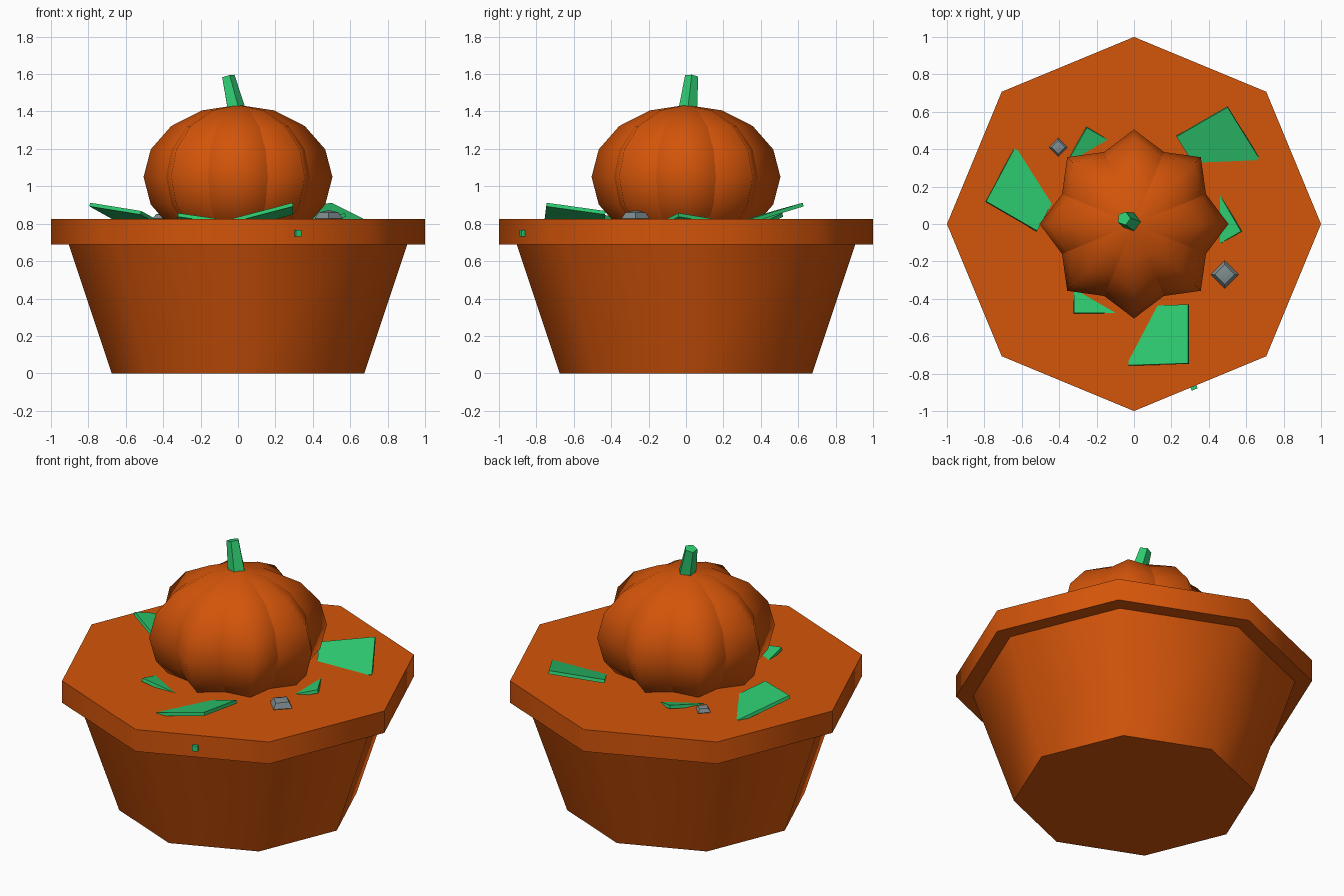
import bpy, bmesh, math
from mathutils import Vector, Matrix

if "Cube" in bpy.data.objects:
    bpy.data.objects.remove(bpy.data.objects["Cube"])


def material(name, rgb):
    m = bpy.data.materials.new(name)
    m.diffuse_color = (*rgb, 1)
    m.use_nodes = True
    m.node_tree.nodes["Principled BSDF"].inputs["Base Color"].default_value = m.diffuse_color
    return m


ORANGE = material("orange", (0.65, 0.089, 0.003))
GREEN = material("green", (0.027, 0.60, 0.165))
GREY = material("grey", (0.21, 0.26, 0.27))


def finish(bm, name, mat, angle=None):
    bmesh.ops.recalc_face_normals(bm, faces=bm.faces)
    me = bpy.data.meshes.new(name)
    bm.to_mesh(me)
    bm.free()
    ob = bpy.data.objects.new(name, me)
    bpy.context.collection.objects.link(ob)
    me.materials.append(mat)
    if angle:
        bpy.ops.object.select_all(action='DESELECT')
        ob.select_set(True)
        bpy.context.view_layer.objects.active = ob
        bpy.ops.object.shade_smooth_by_angle(angle=math.radians(angle))
    return ob


def loft(rings, name, mat, angle):
    """Skin a list of point rings and cap both ends."""
    bm = bmesh.new()
    loops = [[bm.verts.new(p) for p in ring] for ring in rings]
    n = len(loops[0])
    for a, b in zip(loops, loops[1:]):
        for i in range(n):
            j = (i + 1) % n
            bm.faces.new((a[i], a[j], b[j], b[i]))
    bm.faces.new(loops[0])
    bm.faces.new(loops[-1])
    return finish(bm, name, mat, angle)


def circle(n, r, center, tilt=None):
    pts = [Vector((r * math.cos(math.tau * i / n), r * math.sin(math.tau * i / n), 0)) for i in range(n)]
    return [(tilt @ p if tilt else p) + Vector(center) for p in pts]


# Eight-sided pot with an overhanging rim
profile = [(0.675, 0), (0.905, 0.69), (1.0, 0.69), (1.0, 0.825)]
loft([circle(8, r, (0, 0, z)) for r, z in profile], "pot", ORANGE, 50)

# Ribbed pumpkin: squashed sphere with every other meridian pulled in
bm = bmesh.new()
bmesh.ops.create_uvsphere(bm, u_segments=16, v_segments=8, radius=1)


def is_valley(v):
    if math.hypot(v.co.x, v.co.y) < 0.01:
        return None
    return round(math.atan2(v.co.y, v.co.x) / (math.pi / 8)) % 2 == 1


valley = {v: is_valley(v) for v in bm.verts}
for e in bm.edges:
    flags = [valley[v] for v in e.verts]
    if True in flags and False not in flags:
        e.smooth = False
for v in bm.verts:
    r = 0.505 * (0.825 if valley[v] else 1)
    v.co = Vector((v.co.x * r, v.co.y * r, 1.05 + v.co.z * 0.385))
for f in bm.faces:
    f.smooth = True
finish(bm, "pumpkin", ORANGE)

# Leaning five-sided stem
base, tip = Vector((-0.012, 0.01, 1.41)), Vector((-0.055, 0.03, 1.588))
tilt = Vector((0, 0, 1)).rotation_difference(tip - base).to_matrix()
loft([circle(5, 0.052, base, tilt), circle(5, 0.037, tip, tilt)], "stem", GREEN, 30)


# Square leaves half sunk in the top, repeated in thirds of a turn
def leaf(name, a, b, c, turn, thick=0.02):
    rot = Matrix.Rotation(turn, 3, 'Z')
    a, b, c = (rot @ Vector(p) for p in (a, b, c))
    top = [a, b, c, a + c - b]
    down = (b - a).cross(c - b).normalized() * -thick
    loft([top, [p + down for p in top]], name, GREEN, None)


for i in range(3):
    t = i * math.tau / 3
    leaf(f"large_leaf_{i + 1}", (-0.03, -0.755, 0.828), (0.29, -0.745, 0.912), (0.29, -0.43, 0.868), t)
    leaf(f"small_leaf_{i + 1}", (-0.32, -0.22, 0.793), (-0.32, -0.475, 0.857), (-0.07, -0.475, 0.821), t)

# Pebbles
for i, (x, y, r, h) in enumerate([(0.485, -0.27, 0.075, 0.045), (-0.405, 0.41, 0.05, 0.03)]):
    bm = bmesh.new()
    bmesh.ops.create_uvsphere(bm, u_segments=4, v_segments=4, radius=1)
    bmesh.ops.transform(bm, verts=bm.verts,
                        matrix=Matrix.Translation((x, y, 0.828)) @ Matrix.Diagonal((r, r, h, 1)))
    finish(bm, f"pebble_{i + 1}", GREY, 40)

# Small green stud on the rim
bm = bmesh.new()
bmesh.ops.create_cube(bm, size=0.034, matrix=Matrix.Translation((0.318, -0.869, 0.75)) @ Matrix.Rotation(math.pi / 8, 4, 'Z'))
finish(bm, "rim_stud", GREEN)
